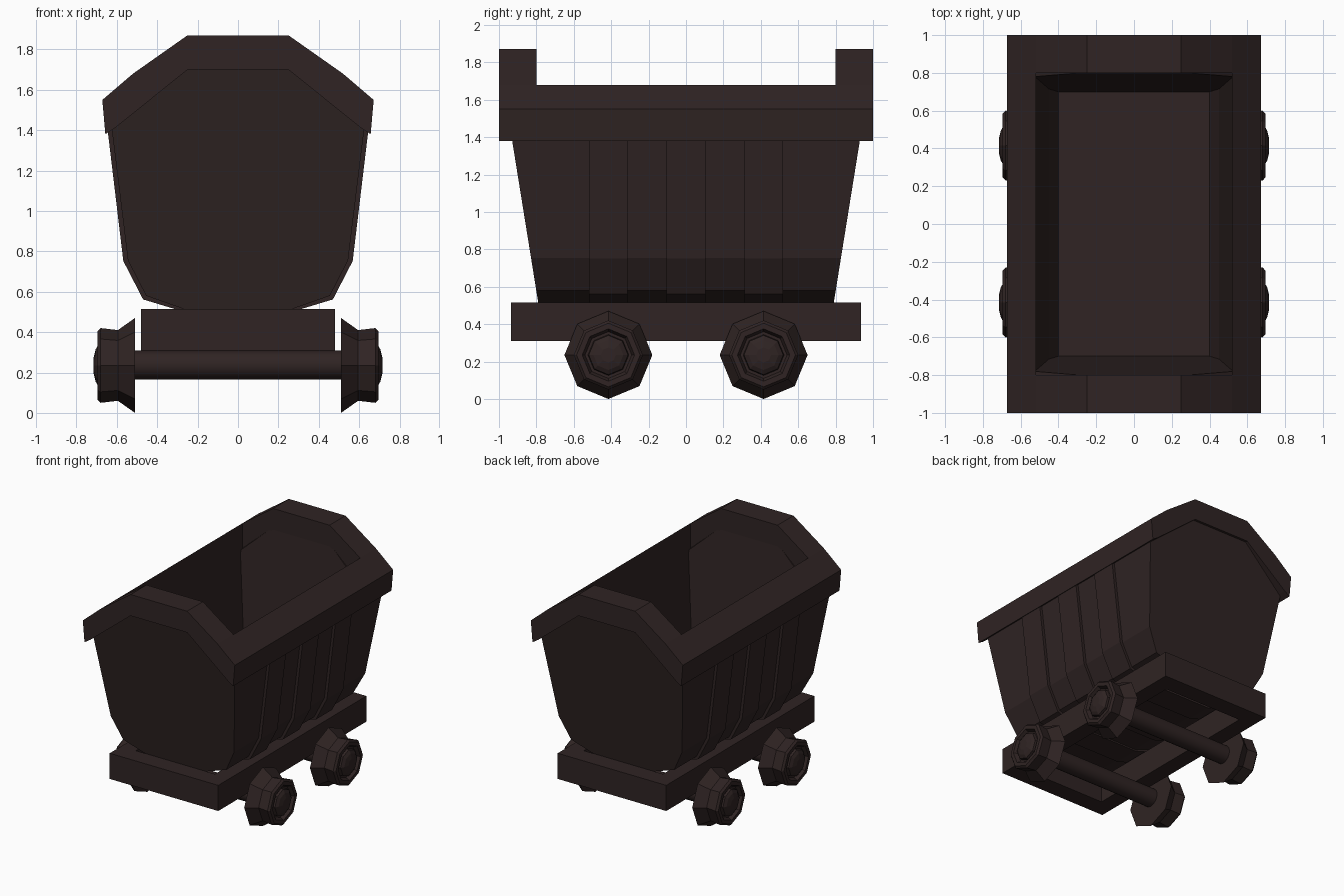
import bpy, bmesh, math

if "Cube" in bpy.data.objects:
    bpy.data.objects.remove(bpy.data.objects["Cube"])

iron = bpy.data.materials.new("dark brown iron")
iron.diffuse_color = (0.029, 0.0175, 0.017, 1)
iron.use_nodes = True
iron.node_tree.nodes["Principled BSDF"].inputs["Base Color"].default_value = iron.diffuse_color


def finish(name, bm):
    bmesh.ops.recalc_face_normals(bm, faces=bm.faces)
    me = bpy.data.meshes.new(name)
    bm.to_mesh(me)
    bm.free()
    me.materials.append(iron)
    ob = bpy.data.objects.new(name, me)
    bpy.context.collection.objects.link(ob)
    return ob


def mirrored(half):
    return half + [(-x, z) for x, z in reversed(half)]


def prism(name, profile, y0, y1):
    """Extrude an x-z profile along y."""
    bm = bmesh.new()
    a = [bm.verts.new((x, y0, z)) for x, z in profile]
    b = [bm.verts.new((x, y1, z)) for x, z in profile]
    n = len(a)
    bm.faces.new(a)
    bm.faces.new(b[::-1])
    for i in range(n):
        j = (i + 1) % n
        bm.faces.new((a[i], b[i], b[j], a[j]))
    return finish(name, bm)


def box(name, x0, x1, y0, y1, z0, z1):
    return prism(name, [(x0, z0), (x1, z0), (x1, z1), (x0, z1)], y0, y1)


def lathe(name, profile, sides, y, z, flip=1):
    """Spin (x, radius) points around a line parallel to x."""
    bm = bmesh.new()
    rings = []
    for x, r in profile:
        rings.append([bm.verts.new((flip * x, y + r * math.cos(2 * math.pi * k / sides),
                                    z + r * math.sin(2 * math.pi * k / sides)))
                      for k in range(sides)])
    for a, b in zip(rings, rings[1:]):
        for k in range(sides):
            j = (k + 1) % sides
            bm.faces.new((a[k], a[j], b[j], b[k]))
    bm.faces.new(rings[0])
    bm.faces.new(rings[-1])
    return finish(name, bm)


# Tub: outer and inner skins with leaning ends, joined along the open top
outer = mirrored([(.27, .515), (.455, .58), (.545, .755), (.628, 1.43), (.25, 1.72)])
inner = mirrored([(.27, .60), (.40, .60), (.45, .76), (.525, 1.47), (.25, 1.72)])
bm = bmesh.new()
openings = []
for prof, y_base, z_base, lean in ((outer, .79, .515, .161), (inner, .70, .60, .092)):
    ends = [[bm.verts.new((x, s * (y_base + lean * (z - z_base)), z)) for x, z in prof]
            for s in (-1, 1)]
    f, b = ends
    bm.faces.new(f)
    bm.faces.new(b[::-1])
    for i in (0, 1, 2, 6, 7, 8, 9):
        j = (i + 1) % 10
        bm.faces.new((f[i], b[i], b[j], f[j]))
    openings.append(f[3:7] + b[3:7][::-1])
o, n = openings
for i in range(8):
    j = (i + 1) % 8
    bm.faces.new((o[i], o[j], n[j], n[i]))
finish("tub", bm)

# Raised bands wrapping under the tub and up both sides
band_half = [(.275, .503), (.47, .562), (.568, .752), (.648, 1.42),
             (.60, 1.42), (.53, .76), (.44, .59), (.27, .53)]
for k, yc in enumerate((-.415, 0, .415)):
    prism(f"tub_band_{k + 1}", mirrored(band_half), yc - .103, yc + .103)

# Rim: arched end caps and sloping side rails
cap = mirrored([(.25, 1.87), (.52, 1.68), (.672, 1.55), (.657, 1.38), (.61, 1.41), (.25, 1.70)])
for s, label in ((-1, "front"), (1, "back")):
    prism(f"rim_{label}", cap, s * .80, s * 1.0)
for s, label in ((-1, "left"), (1, "right")):
    rail = [(.52, 1.68), (.672, 1.55), (.657, 1.38), (.61, 1.41), (.52, 1.46)]
    prism(f"rim_{label}", [(s * x, z) for x, z in rail], -.80, .80)

# Chassis: open rectangular frame
for s, label in ((-1, "left"), (1, "right")):
    box(f"chassis_rail_{label}", s * .35, s * .48, -.935, .935, .31, .515)
for s, label in ((-1, "front"), (1, "back")):
    box(f"chassis_beam_{label}", -.35, .35, s * .79, s * .935, .31, .515)

# Axles and flanged octagonal wheels with domed hubs
wheel = [(.51, .235), (.595, .175), (.68, .185), (.695, .17), (.695, .14), (.665, .125)]
hub = [(.65, .112), (.69, .105), (.705, .08), (.715, .04)]
for y, label in ((-.415, "front"), (.415, "back")):
    axle = lathe(f"axle_{label}", [(-.52, .072), (.52, .072)], 16, y, .237)
    for p in axle.data.polygons:
        p.use_smooth = len(p.vertices) == 4
    for e in axle.data.edges:
        v0, v1 = (axle.data.vertices[i].co for i in e.vertices)
        e.use_edge_sharp = abs(v0.x - v1.x) < .01
    for s, side in ((-1, "left"), (1, "right")):
        lathe(f"wheel_{label}_{side}", wheel, 8, y, .235, s)
        lathe(f"hub_{label}_{side}", hub, 8, y, .235, s)
